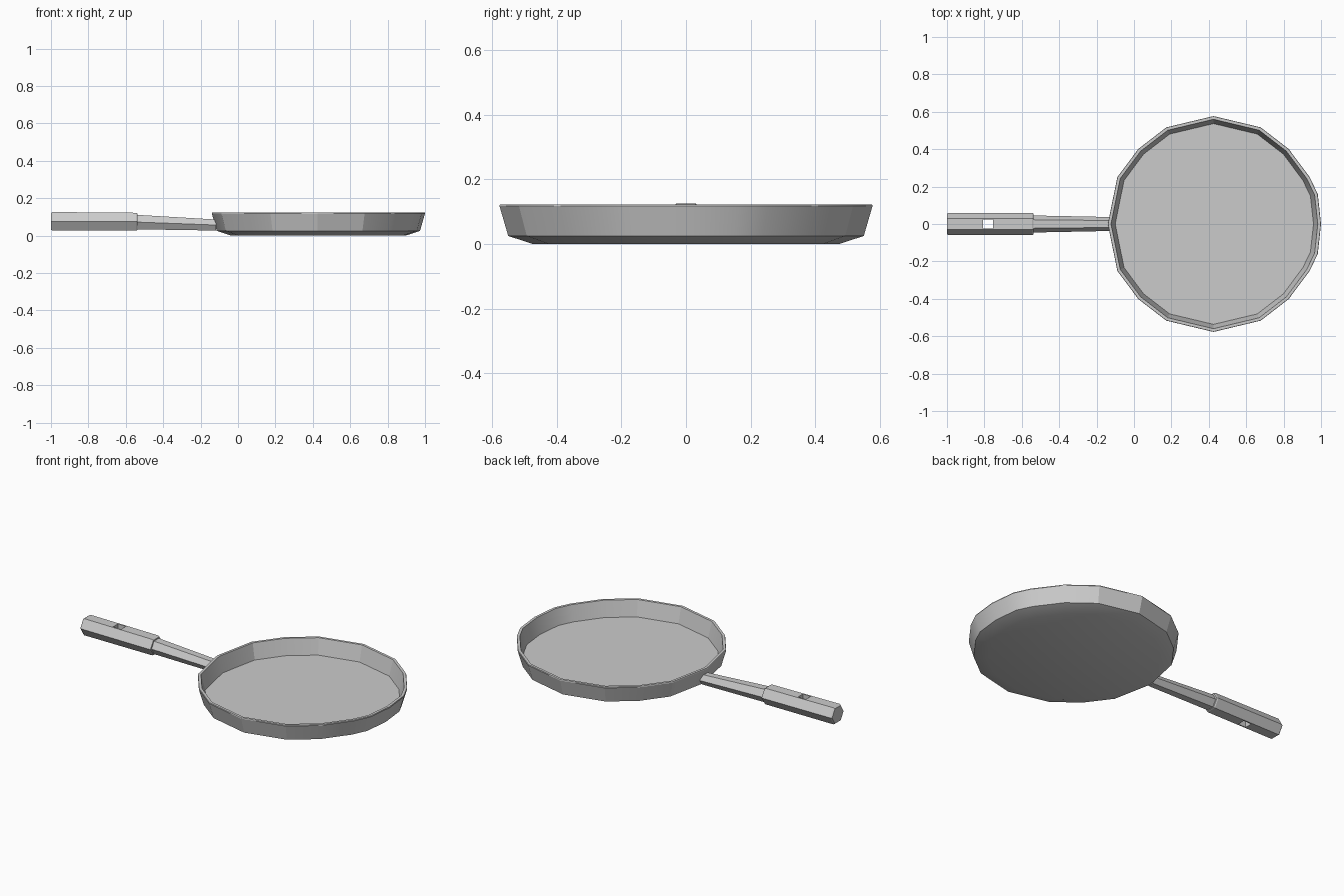
import bpy
import bmesh
from math import cos, sin, radians

cube = bpy.data.objects.get("Cube")
if cube:
    bpy.data.objects.remove(cube, do_unlink=True)

grey = bpy.data.materials.new("grey metal")
grey.use_nodes = True
colour = (0.6, 0.6, 0.6, 1)
grey.diffuse_color = colour
grey.node_tree.nodes["Principled BSDF"].inputs["Base Color"].default_value = colour


def loft(name, rings):
    """Skin a list of closed rings and cap both ends."""
    bm = bmesh.new()
    loops = [[bm.verts.new(p) for p in ring] for ring in rings]
    for a, b in zip(loops, loops[1:]):
        for i in range(len(a)):
            j = (i + 1) % len(a)
            bm.faces.new((a[i], a[j], b[j], b[i]))
    bm.faces.new(loops[0])
    bm.faces.new(loops[-1])
    bmesh.ops.recalc_face_normals(bm, faces=bm.faces)
    mesh = bpy.data.meshes.new(name)
    bm.to_mesh(mesh)
    bm.free()
    mesh.materials.append(grey)
    ob = bpy.data.objects.new(name, mesh)
    bpy.context.collection.objects.link(ob)
    return ob


def select(ob):
    bpy.ops.object.select_all(action='DESELECT')
    ob.select_set(True)
    bpy.context.view_layer.objects.active = ob


# Pan: uneven many-sided outline, swept through a wall profile of (scale, height)
half = [(0, 0.575), (16, 0.58), (26, 0.572), (45, 0.568), (64, 0.575),
        (90, 0.577), (116, 0.575), (135, 0.568), (154, 0.572), (180, 0.565)]
outline = half + [(-a, r) for a, r in reversed(half[1:-1])]
profile = [(0.82, 0), (0.953, 0.025), (1, 0.118), (0.997, 0.123),
           (0.97, 0.123), (0.93, 0.03)]
pan = loft("pan", [[(0.425 + s * r * cos(radians(a)), s * r * sin(radians(a)), z)
                    for a, r in outline] for s, z in profile])
select(pan)
bpy.ops.object.shade_smooth_by_angle(angle=radians(23))


# Handle: six-sided bars with flat tops
def hexagon(x, width, bottom, top):
    mid, tall = (top + bottom) / 2, (top - bottom) / 2
    return [(x, width * cos(radians(60 * i)),
             mid + tall * sin(radians(60 * i)) / sin(radians(60))) for i in range(6)]


neck = loft("handle_neck", [hexagon(-0.56, 0.046, 0.034, 0.112),
                            hexagon(-0.117, 0.037, 0.027, 0.086)])
grip = loft("handle_grip", [hexagon(-1, 0.054, 0.032, 0.121),
                            hexagon(-0.992, 0.06, 0.027, 0.126),
                            hexagon(-0.545, 0.06, 0.027, 0.122),
                            hexagon(-0.537, 0.056, 0.03, 0.118)])

# Square hanging hole through the grip
bpy.ops.mesh.primitive_cube_add(size=1, location=(-0.78, 0, 0.075))
cutter = bpy.context.object
cutter.name = "hole_cutter"
cutter.scale = (0.052, 0.046, 0.3)
cutter.hide_render = True
cut = grip.modifiers.new("hole", 'BOOLEAN')
cut.operation = 'DIFFERENCE'
cut.solver = 'EXACT'
cut.object = cutter
select(grip)
bpy.ops.object.modifier_apply(modifier=cut.name)
bpy.data.objects.remove(cutter, do_unlink=True)
